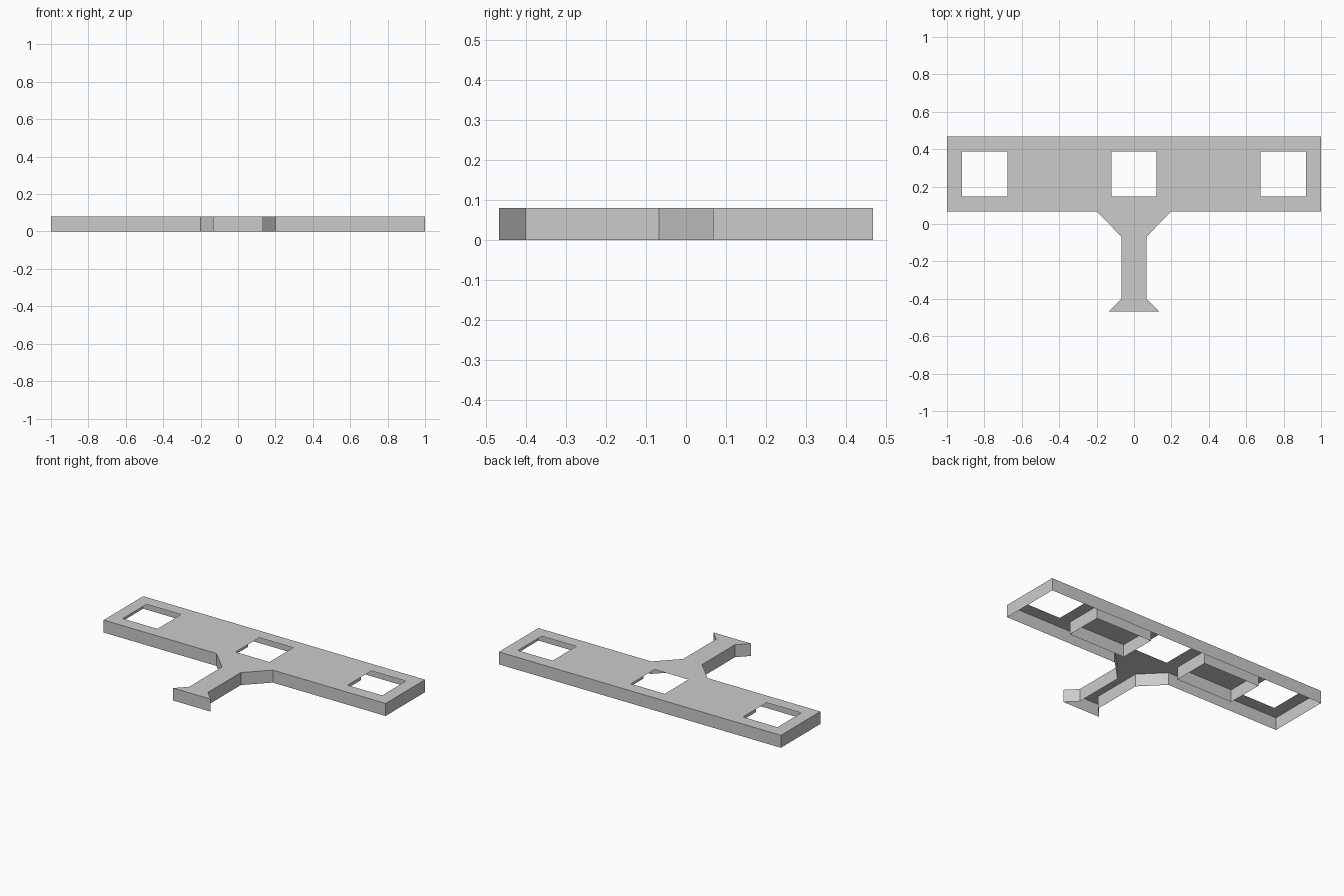
import bpy
import bmesh

HEIGHT = 0.08
HOLE_Y = (0.147, 0.387)

cube = bpy.data.objects.get("Cube")
if cube:
    bpy.data.objects.remove(cube, do_unlink=True)

grey = bpy.data.materials.new("plain grey")
grey.use_nodes = True
colour = (0.6, 0.6, 0.6, 1)
grey.diffuse_color = colour
grey.node_tree.nodes["Principled BSDF"].inputs["Base Color"].default_value = colour


def finish(name, bm):
    mesh = bpy.data.meshes.new(name)
    bm.to_mesh(mesh)
    bm.free()
    mesh.materials.append(grey)
    obj = bpy.data.objects.new(name, mesh)
    bpy.context.collection.objects.link(obj)
    return obj


def rectangle(x0, x1):
    """Counter-clockwise rectangle across the hole band."""
    y0, y1 = HOLE_Y
    return [(x0, y0), (x1, y0), (x1, y1), (x0, y1)]


def wall_ring(name, outline):
    """Thin upright walls following a counter-clockwise outline."""
    bm = bmesh.new()
    low = [bm.verts.new((x, y, 0)) for x, y in outline]
    high = [bm.verts.new((x, y, HEIGHT)) for x, y in outline]
    for i in range(len(outline)):
        j = (i + 1) % len(outline)
        bm.faces.new((low[i], low[j], high[j], high[i]))
    return finish(name, bm)


def flat_sheet(name, loops):
    """Level sheet bounded by the first loop, with the others as holes."""
    bm = bmesh.new()
    for loop in loops:
        verts = [bm.verts.new((x, y, HEIGHT)) for x, y in loop]
        for i, v in enumerate(verts):
            bm.edges.new((v, verts[(i + 1) % len(verts)]))
    bmesh.ops.triangle_fill(bm, edges=bm.edges[:], use_beauty=True, normal=(0, 0, 1))
    for face in bm.faces:
        face.normal_update()
        if face.normal.z < 0:
            face.normal_flip()
    return finish(name, bm)


# Half outline from the flared foot, up the stem, to the back of the bar
half = [(0.133, -0.467), (0.067, -0.4), (0.067, -0.067), (0.2, 0.067),
        (1, 0.067), (1, 0.467)]
outline = half + [(-x, y) for x, y in reversed(half)]

# Top sheet with three openings
holes = [rectangle(-0.92, -0.675), rectangle(-0.12, 0.12), rectangle(0.675, 0.92)]
flat_sheet("top_plate", [outline] + holes)

# Outer skirt, open underneath
wall_ring("outer_skirt", outline)

# Open frames hanging under the sheet between the openings
wall_ring("left_under_frame", rectangle(0.2, 0.6))
wall_ring("right_under_frame", rectangle(-0.6, -0.2))
